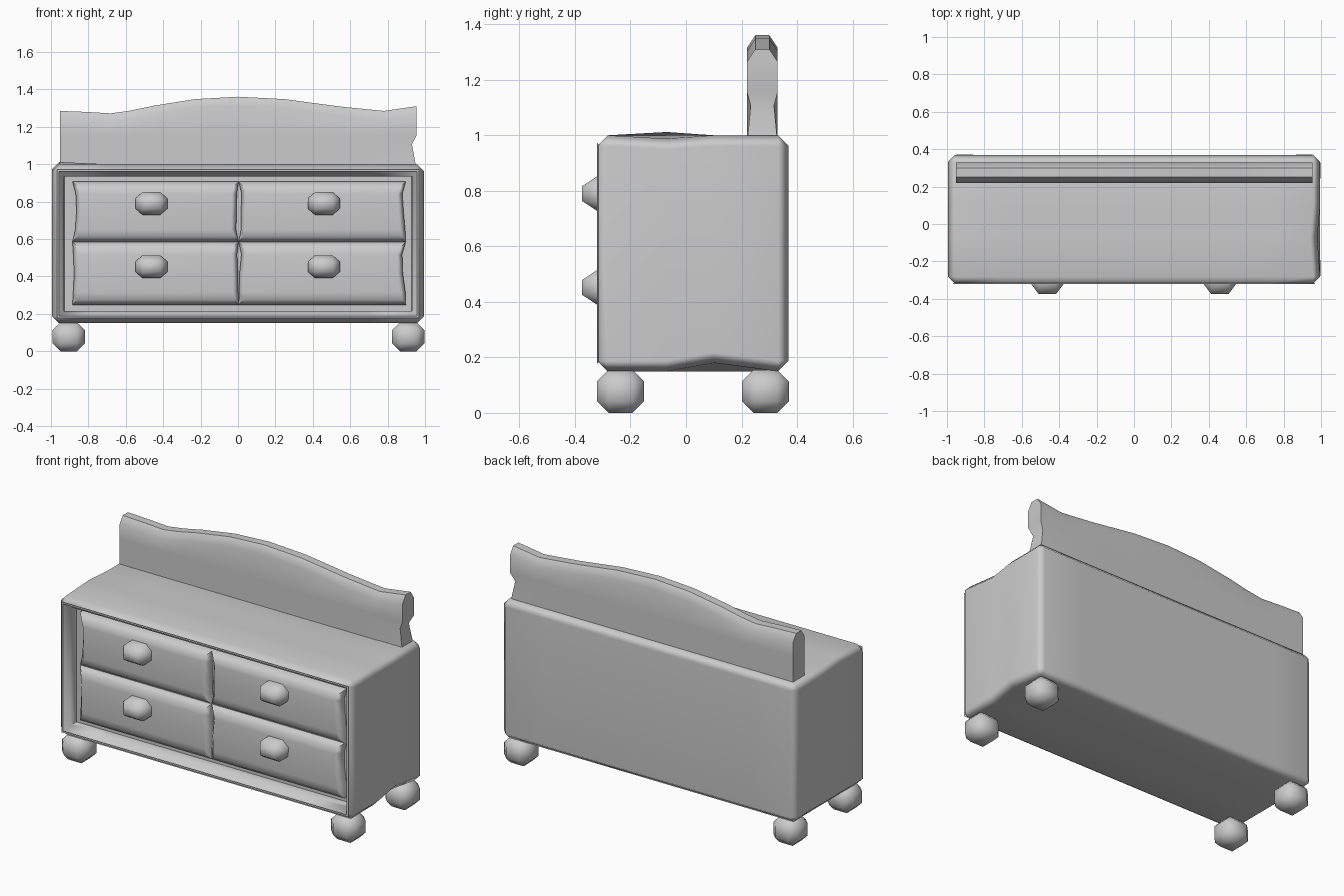
import bpy, bmesh, math, random
from mathutils import Vector, Matrix

if "Cube" in bpy.data.objects:
    bpy.data.objects.remove(bpy.data.objects["Cube"])

random.seed(4)


def finish(bm, name, angle=60, weighted=False):
    bmesh.ops.recalc_face_normals(bm, faces=bm.faces)
    me = bpy.data.meshes.new(name)
    bm.to_mesh(me)
    bm.free()
    ob = bpy.data.objects.new(name, me)
    bpy.context.collection.objects.link(ob)
    bpy.ops.object.select_all(action='DESELECT')
    ob.select_set(True)
    bpy.context.view_layer.objects.active = ob
    bpy.ops.object.shade_smooth_by_angle(angle=math.radians(angle))
    if weighted:
        ob.modifiers.new("Weighted", 'WEIGHTED_NORMAL').keep_sharp = True
    return ob


def box(lo, hi):
    bm = bmesh.new()
    lo, hi = Vector(lo), Vector(hi)
    m = Matrix.Translation((lo + hi) / 2) @ Matrix.Diagonal((*(hi - lo), 1))
    bmesh.ops.create_cube(bm, size=1, matrix=m)
    return bm


def bevel(bm, edges, w):
    bmesh.ops.bevel(bm, geom=edges, offset=w, segments=1, profile=0.5, affect='EDGES')


def cut(bm, co, no):
    bmesh.ops.bisect_plane(bm, geom=bm.verts[:] + bm.edges[:] + bm.faces[:],
                           plane_co=co, plane_no=no)


# Cabinet body with a recessed front and rounded frame
bm = box((-0.995, -0.32, 0.15), (0.995, 0.37, 1.0))
front = min(bm.faces, key=lambda f: f.calc_center_median().y)
bmesh.ops.inset_region(bm, faces=[front], thickness=0.092)
bmesh.ops.inset_region(bm, faces=[front], thickness=0.002)
floor = set(front.verts)
bmesh.ops.translate(bm, verts=list(floor), vec=(0, 0.09, 0))
bm.normal_update()
bevel(bm, [e for e in bm.edges if not floor & set(e.verts)
           and abs(e.calc_face_angle(0)) > 0.1], 0.038)

# Worn dents on the side edges of the body
for y in (-0.07, 0.1):
    cut(bm, (0, y, 0), (0, 1, 0))
for x in (-0.7, 0.7):
    cut(bm, (x, 0, 0), (1, 0, 0))
for v in bm.verts:
    x, y, z = v.co
    if abs(x) < 0.9:
        continue
    if abs(y + 0.07) < 0.005 and z > 0.9:
        v.co.z += 0.012 if x < 0 else -0.012
        v.co.x -= 0.015 if x > 0 else 0
    if abs(y - 0.1) < 0.005 and z < 0.25 and x > 0:
        v.co.z += 0.03
finish(bm, "cabinet_body", 60, True)

# Drawers with soft, slightly uneven ends, and their knobs
for side, x0, x1, xk in (("left", -0.885, 0.003, -0.463), ("right", 0.003, 0.897, 0.459)):
    for row, z0, z1, zk in (("lower", 0.248, 0.585, 0.452), ("upper", 0.585, 0.907, 0.79)):
        bm = box((x0, -0.285, z0), (x1, -0.2, z1))
        bevel(bm, [e for e in bm.edges
                   if all(v.co.y < -0.25 for v in e.verts)], 0.028)
        for t in (0.2, 0.5, 0.8):
            z = z0 + (z1 - z0) * t
            cut(bm, (0, 0, z), (0, 0, 1))
            shift = {-1: random.uniform(0, 0.016), 1: -random.uniform(0, 0.016)}
            for v in bm.verts:
                if abs(v.co.z - z) < 1e-4:
                    v.co.x += shift[1 if v.co.x > (x0 + x1) / 2 else -1]
                    if v.co.y < -0.28:
                        v.co.y -= 0.008 if t == 0.5 else 0.004
        finish(bm, f"{row}_{side}_drawer", 60, True)

        bm = box((xk - 0.086, -0.374, zk - 0.061), (xk + 0.086, -0.25, zk + 0.061))
        bevel(bm, bm.edges[:], 0.034)
        for v in bm.verts:
            v.co.y = min(v.co.y, -0.27)
            if abs(v.co.x - xk) < 0.06:
                v.co.x = xk + (v.co.x - xk) * 0.9
            if v.co.y < -0.36:
                pass
            elif v.co.y < -0.3:
                v.co.y = -0.322
        finish(bm, f"{row}_{side}_knob", 60)

# Four chunky bun feet
for fx, nx in ((-0.905, "left"), (0.91, "right")):
    for fy, ny in ((-0.236, "front"), (0.286, "back")):
        bm = box((fx - 0.086, fy - 0.085, 0), (fx + 0.086, fy + 0.085, 0.155))
        bevel(bm, bm.edges[:], 0.042)
        finish(bm, f"{ny}_{nx}_foot", 60)

# Backboard: rounded section swept along a wavy top line
crest = [(-0.953, 1.285), (-0.82, 1.28), (-0.68, 1.272), (-0.58, 1.286), (-0.45, 1.313),
         (-0.23, 1.348), (0, 1.361), (0.25, 1.348), (0.55, 1.308), (0.78, 1.285), (0.955, 1.31)]
bm = bmesh.new()
rings = []
for i, (x, h) in enumerate(crest):
    end = i == len(crest) - 1
    side = [(x, 0.22, 0.97), (x, 0.22, 1.107), (x, 0.22, 1.155), (x, 0.22, h - 0.045),
            (x, 0.25, h)]
    if end:
        side[1] = (0.93, 0.233, 1.107)
    pts = side + [(px, 0.55 - py, pz) for px, py, pz in reversed(side)]
    rings.append([bm.verts.new(p) for p in pts])
for a, b in zip(rings, rings[1:]):
    for k in range(10):
        j = (k + 1) % 10
        bm.faces.new((a[k], a[j], b[j], b[k]))
for r in (rings[0], rings[-1]):
    for k in range(4):
        bm.faces.new((r[k], r[k + 1], r[8 - k], r[9 - k]))
finish(bm, "backboard", 50, True)
